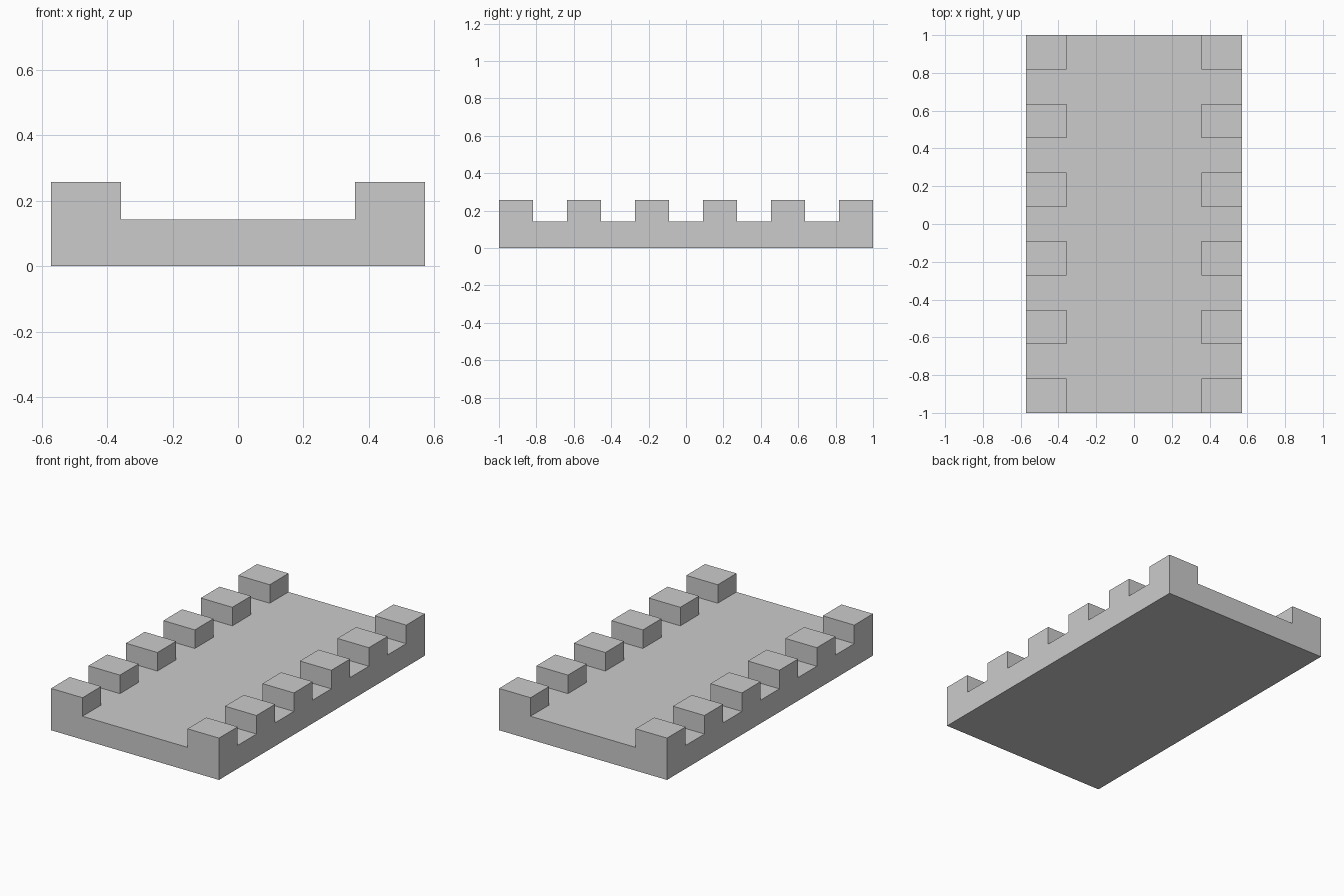
import bpy, bmesh
from mathutils import Matrix, Vector

if "Cube" in bpy.data.objects:
    bpy.data.objects.remove(bpy.data.objects["Cube"])

HALF_W, INNER_X = 0.571, 0.357
DECK_Z, TOP_Z = 0.143, 0.257
TEETH = 6
STEPS = 2 * TEETH - 1          # teeth and equal gaps along y
PITCH = 2 / STEPS

bm = bmesh.new()

# Base slab
bmesh.ops.create_cube(bm, size=1, matrix=Matrix.Translation((0, 0, DECK_Z / 2))
                      @ Matrix.Diagonal((2 * HALF_W, 2, DECK_Z, 1)))


def cut(point, normal):
    bmesh.ops.bisect_plane(bm, geom=bm.verts[:] + bm.edges[:] + bm.faces[:],
                           plane_co=point, plane_no=normal)


# Cuts that outline the block footprints
for x in (-INNER_X, INNER_X):
    cut((x, 0, 0), (1, 0, 0))
for i in range(1, STEPS):
    cut((0, -1 + i * PITCH, 0), (0, 1, 0))


def is_block(face):
    c = face.calc_center_median()
    return (face.normal.z > 0.9 and abs(c.x) > INNER_X
            and int((c.y + 1) / PITCH) % 2 == 0)


# Raised edge blocks
bm.normal_update()
blocks = [f for f in bm.faces if is_block(f)]
raised = bmesh.ops.extrude_discrete_faces(bm, faces=blocks)["faces"]
bmesh.ops.translate(bm, verts=list({v for f in raised for v in f.verts}),
                    vec=Vector((0, 0, TOP_Z - DECK_Z)))

# Merge coplanar faces into clean flat surfaces
bmesh.ops.dissolve_limit(bm, angle_limit=0.01, verts=bm.verts[:], edges=bm.edges[:])
bmesh.ops.recalc_face_normals(bm, faces=bm.faces[:])

mesh = bpy.data.meshes.new("notched_tray")
bm.to_mesh(mesh)
bm.free()
bpy.context.collection.objects.link(bpy.data.objects.new("notched_tray", mesh))
